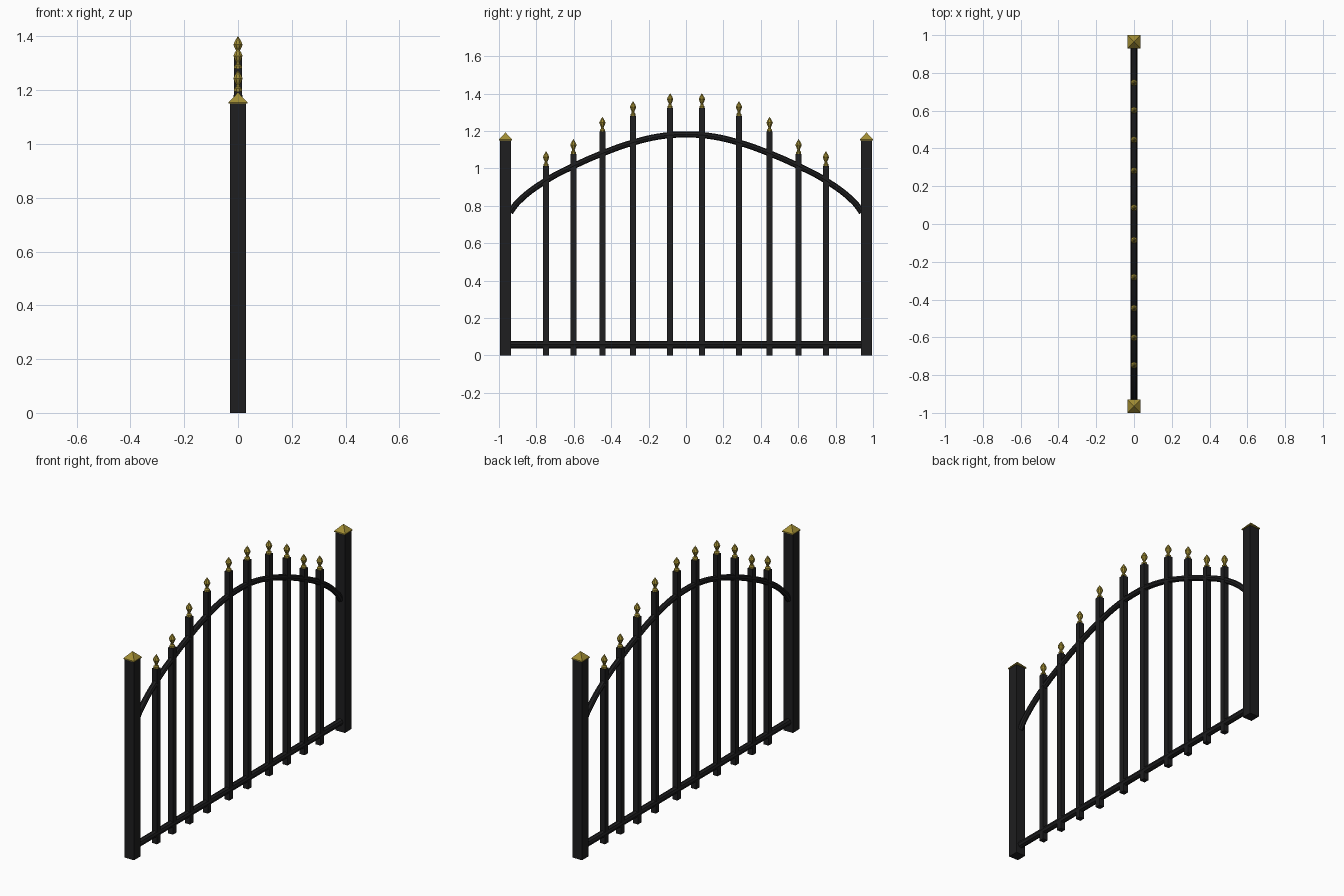
import bpy, bmesh, math
from mathutils import Matrix, Vector

if "Cube" in bpy.data.objects:
    bpy.data.objects.remove(bpy.data.objects["Cube"])


def material(name, rgb):
    m = bpy.data.materials.new(name)
    m.diffuse_color = (*rgb, 1)
    m.use_nodes = True
    m.node_tree.nodes["Principled BSDF"].inputs["Base Color"].default_value = m.diffuse_color
    return m


BLACK = material("black iron", (0.013, 0.013, 0.014))
GOLD = material("aged gold", (0.36, 0.27, 0.035))


def make_object(name, bm, mat, smooth=False):
    bmesh.ops.recalc_face_normals(bm, faces=bm.faces)
    me = bpy.data.meshes.new(name)
    bm.to_mesh(me)
    bm.free()
    me.materials.append(mat)
    ob = bpy.data.objects.new(name, me)
    bpy.context.collection.objects.link(ob)
    for p in me.polygons:
        p.use_smooth = smooth
    return ob


def lathe(name, y, z, profile, sides, mat):
    """Stacked rings of (half width, height); a zero width makes a point."""
    bm = bmesh.new()
    scale = 1 / math.cos(math.pi / sides)
    rings = []
    for r, h in profile:
        if r == 0:
            rings.append([bm.verts.new((0, y, z + h))])
            continue
        ring = []
        for i in range(sides):
            a = 2 * math.pi * (i + 0.5) / sides
            ring.append(bm.verts.new((r * scale * math.cos(a), y + r * scale * math.sin(a), z + h)))
        rings.append(ring)
    bm.faces.new(rings[0])
    for a, b in zip(rings, rings[1:]):
        for i in range(sides):
            j = (i + 1) % sides
            if len(b) == 1:
                bm.faces.new((a[i], a[j], b[0]))
            else:
                bm.faces.new((a[i], a[j], b[j], b[i]))
    if len(rings[-1]) > 1:
        bm.faces.new(rings[-1])
    return make_object(name, bm, mat)


def tube(name, points, radius, handle):
    """Round bar following a path in the y-z plane."""
    cu = bpy.data.curves.new(name, "CURVE")
    cu.dimensions = "3D"
    cu.bevel_depth = radius
    cu.bevel_resolution = 2
    cu.resolution_u = 6
    cu.use_fill_caps = True
    sp = cu.splines.new("BEZIER")
    sp.bezier_points.add(len(points) - 1)
    for bp, (y, z) in zip(sp.bezier_points, points):
        bp.co = (0, y, z)
        bp.handle_left_type = bp.handle_right_type = handle
    cu.materials.append(BLACK)
    ob = bpy.data.objects.new(name, cu)
    bpy.context.collection.objects.link(ob)
    bpy.ops.object.select_all(action="DESELECT")
    ob.select_set(True)
    bpy.context.view_layer.objects.active = ob
    bpy.ops.object.convert(target="MESH")
    bpy.ops.object.shade_smooth_by_angle()


# bar position and height of its finial tip
BARS = [(0.085, 1.402), (0.283, 1.36), (0.447, 1.276), (0.602, 1.157), (0.748, 1.092)]
FINIAL_H = 0.08

for side, s in (("left", -1), ("right", 1)):
    # end post with pyramid cap
    lathe(f"{side}_post", s * 0.965, 0, [(0.03, 0), (0.03, 1.153)], 4, BLACK)
    lathe(f"{side}_post_cap", s * 0.965, 1.15, [(0.035, 0), (0.035, 0.005), (0, 0.042)], 4, GOLD)
    # square pickets with spear finials
    for n, (y, tip) in enumerate(BARS):
        base = tip - FINIAL_H
        lathe(f"{side}_picket_{n}", s * y, 0, [(0.0155, 0), (0.0155, base)], 4, BLACK)
        lathe(f"{side}_finial_{n}", s * y, base,
              [(0.014, 0), (0.014, 0.01), (0.008, 0.016), (0.007, 0.024),
               (0.013, 0.037), (0.017, 0.048), (0.012, 0.06), (0, FINIAL_H)], 8, GOLD)

# bottom rail and arched top rail
tube("bottom_rail", [(-0.94, 0.057), (0.94, 0.057)], 0.019, "VECTOR")
half = [(0.94, 0.765), (0.9, 0.818), (0.748, 0.935), (0.602, 1.012), (0.447, 1.08), (0.283, 1.138), (0.12, 1.174)]
tube("arched_rail", [(-y, z) for y, z in half] + [(0, 1.181)] + half[::-1], 0.0165, "AUTO")
